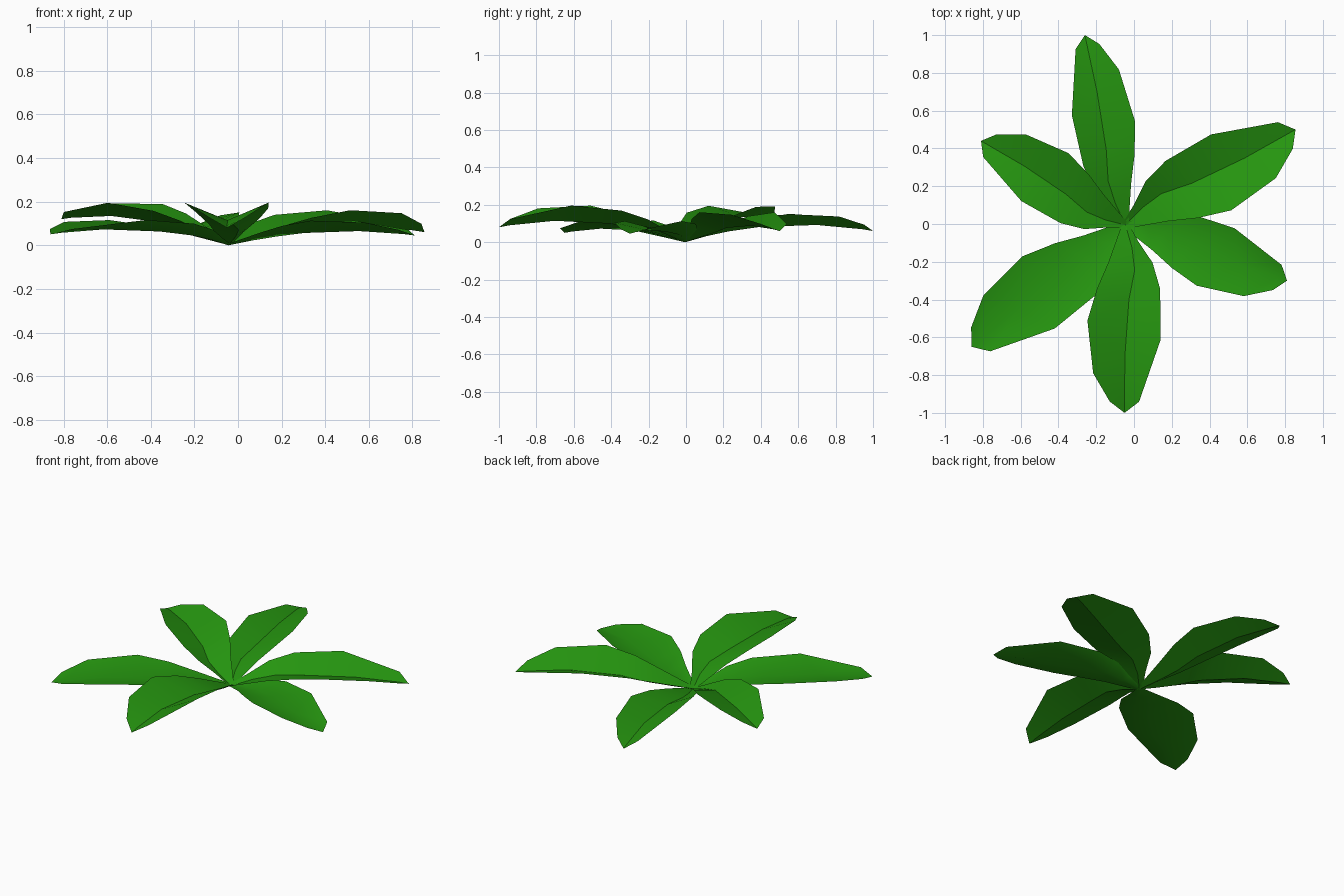
import bpy, bmesh
from math import radians
from mathutils import Vector

cube = bpy.data.objects.get("Cube")
if cube:
    bpy.data.objects.remove(cube, do_unlink=True)

# Leaf colour
green = bpy.data.materials.new("leaf_green")
green.use_nodes = True
colour = (0.019, 0.305, 0.005, 1.0)
green.diffuse_color = colour
shader = green.node_tree.nodes["Principled BSDF"]
shader.inputs["Base Color"].default_value = colour
shader.inputs["Roughness"].default_value = 0.8

# Unit leaf outline: (distance along leaf, sideways offset) from root to point
LEFT = [(0, 0.02), (0.09, 0.07), (0.2, 0.145), (0.34, 0.186), (0.61, 0.19), (0.94, 0.077)]
RIB = [(0, 0), (0.12, 0.035), (0.24, 0.05), (0.4, 0.02), (0.7, 0), (0.94, 0)]
RIGHT = [(0, -0.02), (0.2, -0.09), (0.34, -0.15), (0.51, -0.2), (0.79, -0.168), (0.94, -0.079)]
ROOT = Vector((-0.045, -0.005, 0))


def add_leaf(name, tip, arch, fold, breadth=1.0):
    """Folded leaf from the root to the tip: arch lifts the rib, fold lifts the edges."""
    tip = Vector(tip)
    along = Vector((tip.x - ROOT.x, tip.y - ROOT.y, 0))
    side = Vector((-along.y, along.x, 0)) * breadth

    def place(bm, point, raised):
        t, offset = point
        height = 4 * arch * t * (1 - t) + tip.z * t
        if raised:
            height += fold * abs(offset) / 0.2
        return bm.verts.new(ROOT + along * t + side * offset + Vector((0, 0, height)))

    bm = bmesh.new()
    left = [place(bm, p, True) for p in LEFT]
    rib = [place(bm, p, False) for p in RIB]
    right = [place(bm, p, True) for p in RIGHT]
    end = bm.verts.new(tip)
    for i in range(len(rib) - 1):
        bm.faces.new((rib[i], rib[i + 1], left[i + 1], left[i]))
        bm.faces.new((right[i], right[i + 1], rib[i + 1], rib[i]))
    bm.faces.new((rib[-1], end, left[-1]))
    bm.faces.new((right[-1], end, rib[-1]))

    mesh = bpy.data.meshes.new(name)
    bm.to_mesh(mesh)
    bm.free()
    mesh.materials.append(green)
    leaf = bpy.data.objects.new(name, mesh)
    bpy.context.collection.objects.link(leaf)
    bpy.ops.object.select_all(action="DESELECT")
    leaf.select_set(True)
    bpy.context.view_layer.objects.active = leaf
    bpy.ops.object.shade_smooth_by_angle(angle=radians(35))


# Rosette of six leaves
add_leaf("front_leaf", (-0.05, -1, 0.08), 0.07, 0.085)
add_leaf("back_leaf", (-0.26, 1, 0.06), 0.06, 0.06, 0.8)
add_leaf("front_left_leaf", (0.81, -0.3, 0.045), 0.04, 0.05)
add_leaf("back_left_leaf", (0.855, 0.5, 0.06), 0.055, 0.075)
add_leaf("front_right_leaf", (-0.86, -0.65, 0.05), 0.045, 0.045)
add_leaf("back_right_leaf", (-0.81, 0.44, 0.12), 0.06, 0.068)
